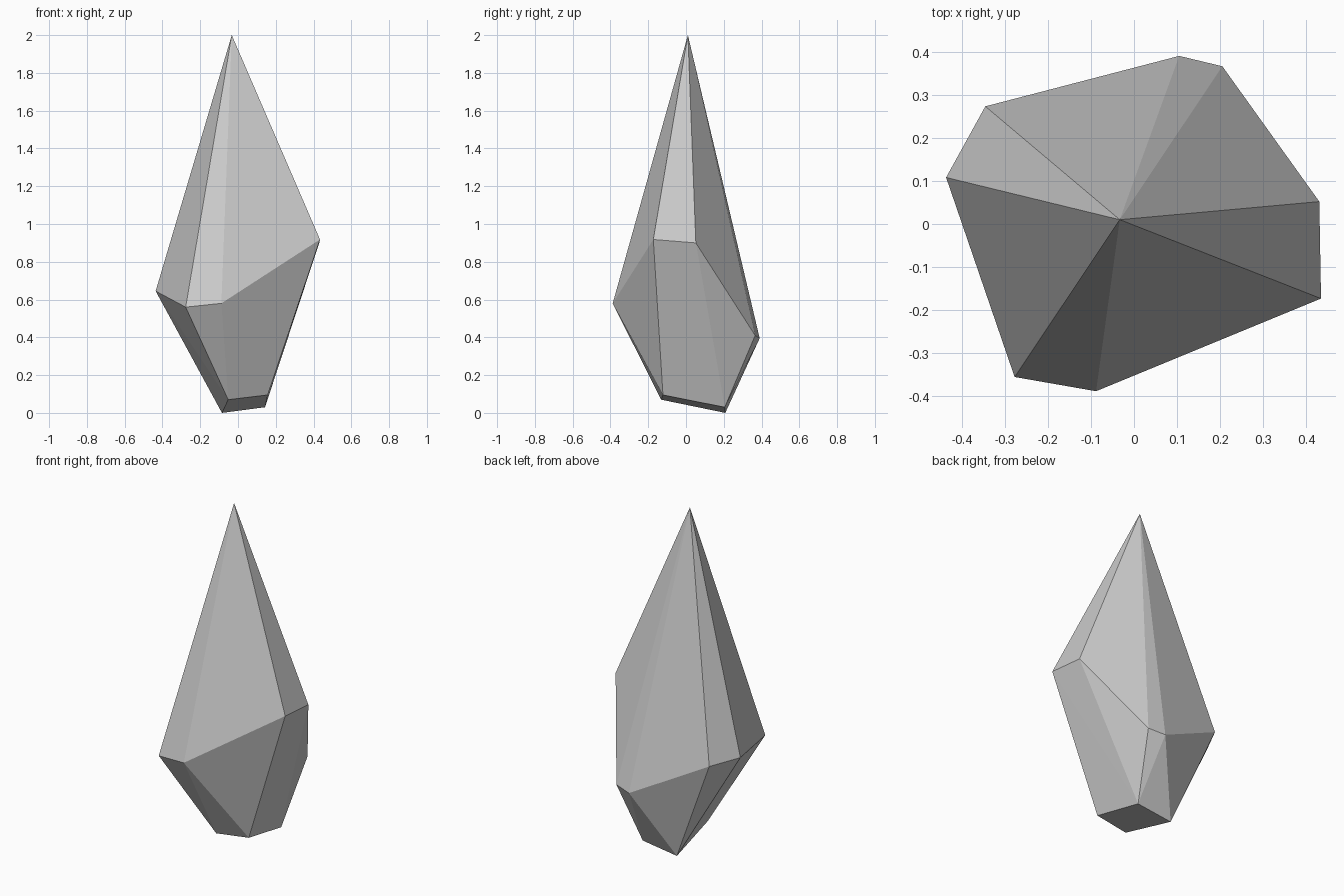
import bpy, bmesh

# Key corners of the faceted crystal: tip, widest girdle, small tilted base
tip = [(-0.033, 0.01, 2.0)]
girdle = [(0.43, 0.052, 0.90), (0.434, -0.173, 0.918), (-0.088, -0.388, 0.58),
          (-0.277, -0.355, 0.56), (-0.436, 0.108, 0.645), (-0.345, 0.273, 0.63),
          (0.105, 0.39, 0.395), (0.205, 0.366, 0.41)]
base = [(-0.052, -0.132, 0.07), (0.157, -0.122, 0.095),
        (0.143, 0.205, 0.03), (-0.085, 0.208, 0.0)]

# Flat facets are the convex skin over those corners
bm = bmesh.new()
for co in tip + girdle + base:
    bm.verts.new(co)
bmesh.ops.convex_hull(bm, input=bm.verts[:])
bmesh.ops.recalc_face_normals(bm, faces=bm.faces[:])

mesh = bpy.data.meshes.new("crystal_shard")
bm.to_mesh(mesh)
bm.free()
crystal = bpy.data.objects.new("crystal_shard", mesh)
bpy.context.collection.objects.link(crystal)
